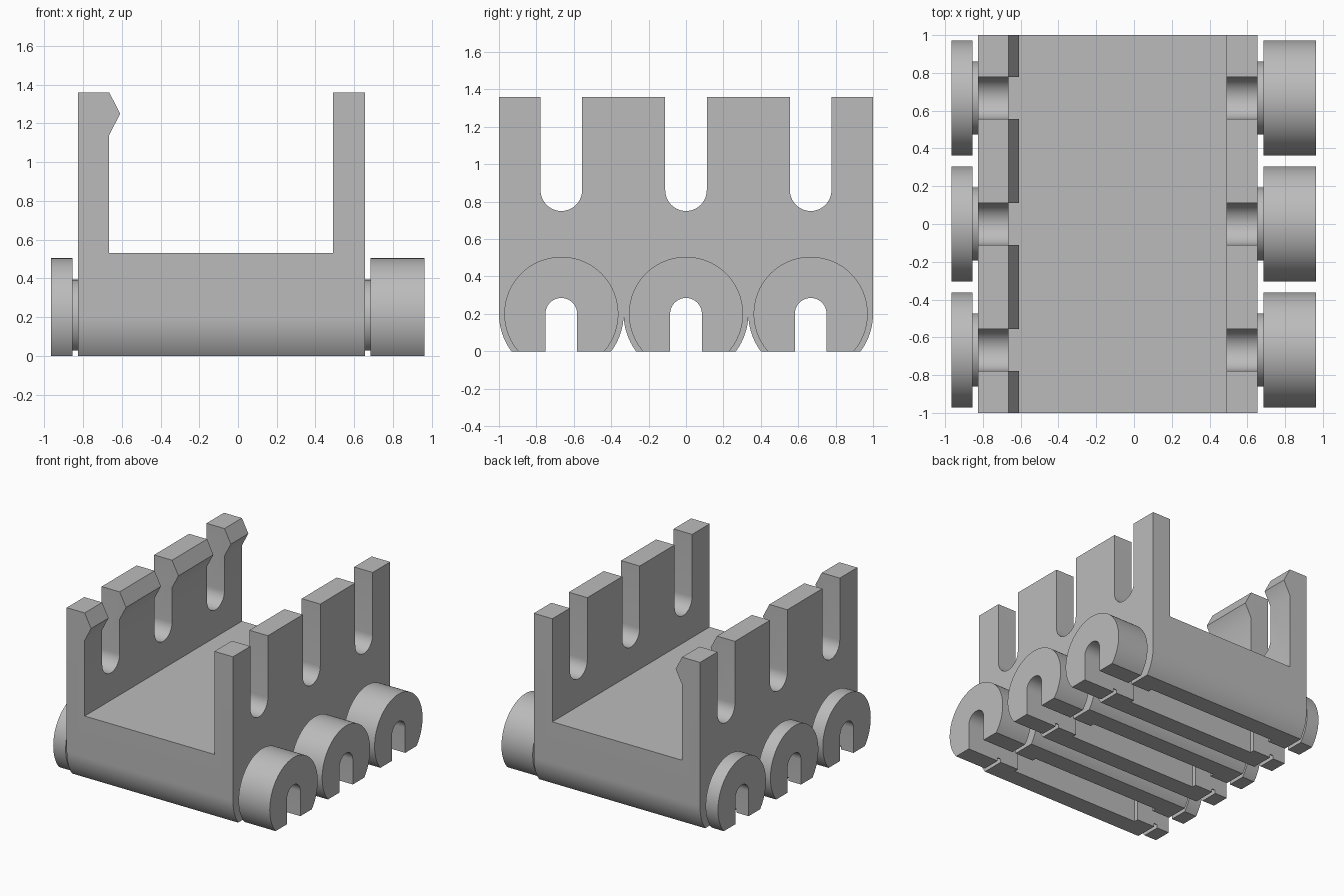
import bpy
import bmesh
from math import acos, cos, sin, pi, sqrt

AXIS_Z = 0.2                    # height of the roller centre lines
PITCH = 2 / 3                   # spacing of the three clips along y
CENTRES = (-PITCH, 0, PITCH)
SLOT = 0.085                    # half width of the axle slot
TOP = 1.36
BODY_X = (-0.825, 0.655)
INNER_X = (-0.665, 0.49)

if "Cube" in bpy.data.objects:
    bpy.data.objects.remove(bpy.data.objects["Cube"])

grey = bpy.data.materials.new("grey")
grey.use_nodes = True
grey.diffuse_color = (0.5, 0.5, 0.5, 1)
grey.node_tree.nodes["Principled BSDF"].inputs["Base Color"].default_value = (0.5, 0.5, 0.5, 1)


def arc(cy, cz, r, start, end, n):
    return [(cy + r * cos(start + (end - start) * i / n),
             cz + r * sin(start + (end - start) * i / n)) for i in range(n + 1)]


def prism(name, outline, axis, low, high):
    """Extrude an outline along x (outline in y, z) or y (outline in x, z)."""
    points = []
    for p in outline:
        if not points or abs(p[0] - points[-1][0]) + abs(p[1] - points[-1][1]) > 1e-5:
            points.append(p)
    if abs(points[0][0] - points[-1][0]) + abs(points[0][1] - points[-1][1]) < 1e-5:
        points.pop()
    bm = bmesh.new()
    place = (lambda a, b: (low, a, b)) if axis == "x" else (lambda a, b: (a, low, b))
    face = bm.faces.new([bm.verts.new(place(a, b)) for a, b in points])
    extruded = bmesh.ops.extrude_face_region(bm, geom=[face])
    moved = [v for v in extruded["geom"] if isinstance(v, bmesh.types.BMVert)]
    shift = (high - low, 0, 0) if axis == "x" else (0, high - low, 0)
    bmesh.ops.translate(bm, verts=moved, vec=shift)
    bmesh.ops.recalc_face_normals(bm, faces=bm.faces)
    mesh = bpy.data.meshes.new(name)
    bm.to_mesh(mesh)
    bm.free()
    mesh.materials.append(grey)
    obj = bpy.data.objects.new(name, mesh)
    bpy.context.collection.objects.link(obj)
    return obj


def activate(obj):
    bpy.ops.object.select_all(action="DESELECT")
    obj.select_set(True)
    bpy.context.view_layer.objects.active = obj


def smooth(obj):
    activate(obj)
    bpy.ops.object.shade_smooth_by_angle(angle=pi / 6)


def carve(obj, cutter):
    cutter.hide_render = True
    mod = obj.modifiers.new("carve", "BOOLEAN")
    mod.operation = "DIFFERENCE"
    mod.solver = "EXACT"
    mod.object = cutter
    activate(obj)
    bpy.ops.object.modifier_apply(modifier=mod.name)
    bpy.data.objects.remove(cutter)


def lower_arc(c, r):
    """Lower half of a disc, flat at the ground, with an arched axle slot."""
    half = max(SLOT, sqrt(max(0, r * r - AXIS_Z * AXIS_Z)))
    sweep = acos(half / r)
    floor = AXIS_Z - r * sin(sweep)
    return (arc(c, AXIS_Z, r, pi, pi + sweep, 12)
            + [(c - SLOT, floor)]
            + arc(c, AXIS_Z, SLOT, pi, 0, 20)
            + [(c + SLOT, floor)]
            + arc(c, AXIS_Z, r, -sweep, 0, 12))


def slotted_disc(name, c, r, low, high):
    outline = lower_arc(c, r) + arc(c, AXIS_Z, r, 0, pi, 40)
    smooth(prism(name, outline, "x", low, high))


# Body: three lobes below, slotted walls above
outline = []
for c in CENTRES:
    outline += lower_arc(c, PITCH / 2)
outline.append((1, TOP))
for c in reversed(CENTRES):
    outline += [(c + 0.111, TOP)] + arc(c, 0.861, 0.111, 0, -pi, 20) + [(c - 0.111, TOP)]
outline.append((-1, TOP))
body = prism("slotted_body", outline, "x", *BODY_X)

# Channel between the walls, leaving a snap ridge on one wall
left, right = INNER_X
channel = [(left, 0.53), (right, 0.53), (right, 1.5), (left, 1.5), (left, TOP),
           (left + 0.057, 1.25), (left, 1.14)]
carve(body, prism("channel_cutter", channel, "y", -1.1, 1.1))

# Wider pockets in the middle of the axle slots
for c in CENTRES:
    pocket = [(c - 0.12, -0.1), (c + 0.12, -0.1)] + arc(c, AXIS_Z, 0.12, 0, pi, 20)
    carve(body, prism("pocket_cutter", pocket, "x", left, right))
smooth(body)

# Rollers and their necks on both sides
for place, c in zip(("front", "middle", "back"), CENTRES):
    slotted_disc(place + "_wide_neck", c, 0.193, BODY_X[1], 0.685)
    slotted_disc(place + "_wide_roller", c, 0.305, 0.685, 0.963)
    slotted_disc(place + "_narrow_neck", c, 0.193, -0.855, BODY_X[0])
    slotted_disc(place + "_narrow_roller", c, 0.305, -0.965, -0.855)
